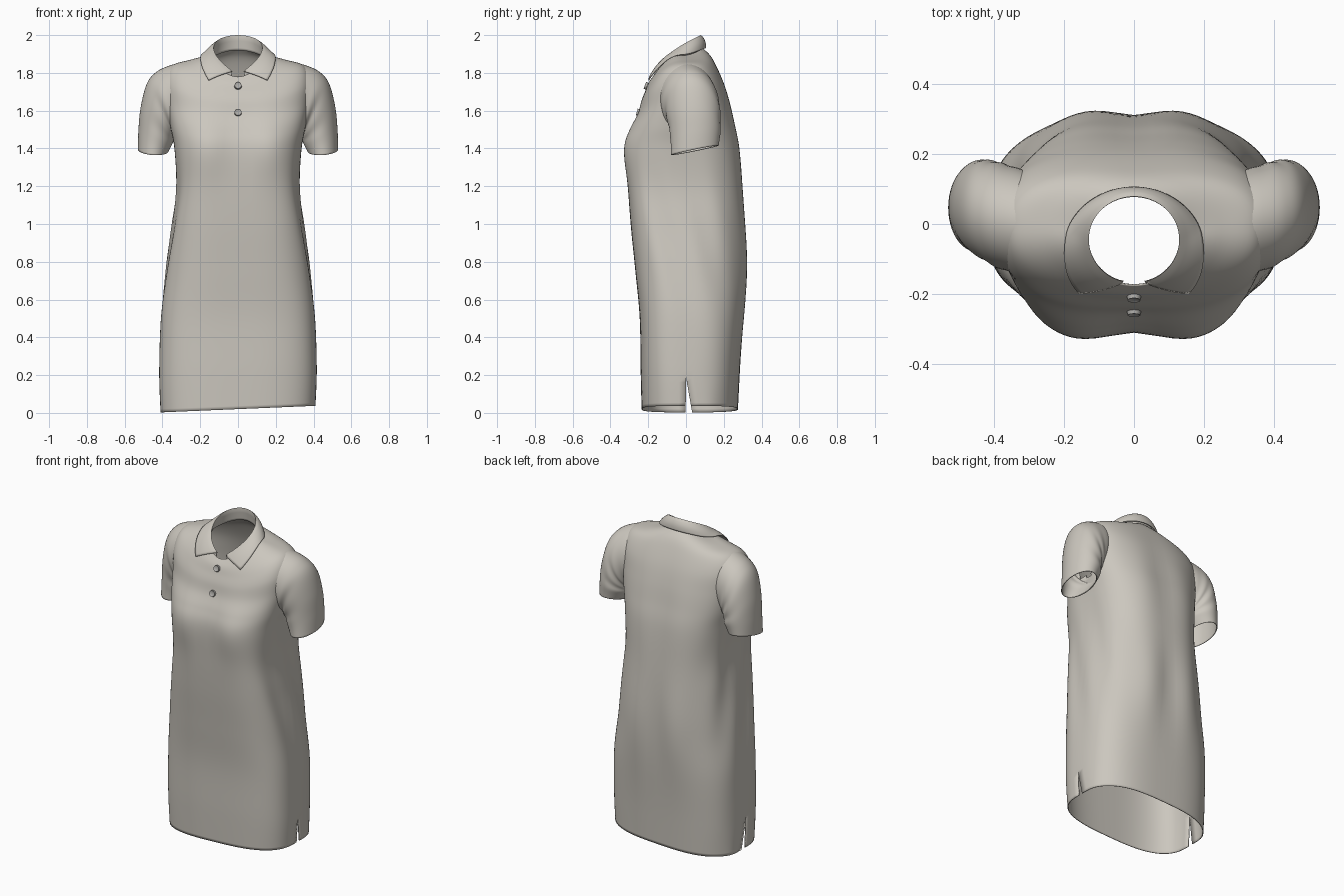
import bpy, bmesh, math
from mathutils import Vector

if "Cube" in bpy.data.objects:
    bpy.data.objects.remove(bpy.data.objects["Cube"])

pi = math.pi


def material(name, rgb):
    m = bpy.data.materials.new(name)
    m.diffuse_color = (*rgb, 1)
    m.use_nodes = True
    m.node_tree.nodes["Principled BSDF"].inputs["Base Color"].default_value = m.diffuse_color
    return m


FABRIC = material("warm grey fabric", (0.60, 0.57, 0.515))
BUTTON = material("grey button", (0.42, 0.41, 0.39))


def gauss(d, s):
    return math.exp(-0.5 * (d / s) ** 2)


def spline(rows, v):
    """Catmull-Rom blend of a table of rows at position v."""
    i = max(0, min(int(v), len(rows) - 2))
    t = v - i
    p0, p1, p2, p3 = (rows[max(0, min(k, len(rows) - 1))] for k in range(i - 1, i + 3))
    return [0.5 * (2 * b + (c - a) * t + (2 * a - 5 * b + 4 * c - d) * t * t
                   + (3 * b - a - 3 * c + d) * t ** 3) for a, b, c, d in zip(p0, p1, p2, p3)]


def finish(bm, name, mat, thick=0.0):
    me = bpy.data.meshes.new(name)
    bm.to_mesh(me)
    bm.free()
    ob = bpy.data.objects.new(name, me)
    bpy.context.collection.objects.link(ob)
    me.materials.append(mat)
    if thick:
        s = ob.modifiers.new("thickness", "SOLIDIFY")
        s.thickness = thick
        s.offset = -1
    bpy.context.view_layer.objects.active = ob
    ob.select_set(True)
    bpy.ops.object.shade_smooth_by_angle(angle=math.radians(50))
    ob.select_set(False)
    return ob


def add_grid(bm, func, nu, nv):
    """Quad sheet through func(u, v), u and v from 0 to 1."""
    g = [[bm.verts.new(func(i / nu, j / nv)) for i in range(nu + 1)] for j in range(nv + 1)]
    for j in range(nv):
        for i in range(nu):
            bm.faces.new((g[j][i], g[j][i + 1], g[j + 1][i + 1], g[j + 1][i]))


# Body rings: z side, z front, z back, half width, y front, y back, y seam, roundness
RINGS = [
    (0.02, 0.02, 0.02, 0.41, -0.235, 0.275, 0.0, 2.9),
    (0.22, 0.22, 0.22, 0.417, -0.24, 0.285, 0.0, 2.9),
    (0.50, 0.50, 0.50, 0.408, -0.245, 0.30, 0.0, 2.9),
    (0.75, 0.75, 0.75, 0.380, -0.268, 0.305, 0.0, 2.7),
    (1.00, 1.00, 1.00, 0.345, -0.293, 0.305, 0.0, 2.7),
    (1.20, 1.20, 1.20, 0.324, -0.305, 0.295, 0.0, 2.8),
    (1.40, 1.40, 1.40, 0.337, -0.303, 0.275, 0.0, 2.9),
    (1.52, 1.50, 1.53, 0.36, -0.28, 0.25, 0.0, 2.9),
    (1.64, 1.58, 1.64, 0.38, -0.25, 0.228, 0.0, 2.7),
    (1.76, 1.65, 1.74, 0.385, -0.235, 0.20, 0.0, 2.6),
    (1.838, 1.70, 1.83, 0.35, -0.217, 0.163, 0.0, 2.4),
    (1.87, 1.745, 1.89, 0.25, -0.20, 0.13, -0.01, 2.2),
    (1.893, 1.78, 1.93, 0.155, -0.175, 0.09, -0.03, 2.0),
]
TOP = len(RINGS) - 1


def body_point(v, a):
    zs, zf, zb, hw, yf, yb, yc, n = spline(RINGS, v)
    c, s = math.cos(a), math.sin(a)
    if s < 0:    # the front is boxier around waist and chest
        n += 0.9 * gauss(v - 4.7, 1.9)
    cx = math.copysign(abs(c) ** (2 / n), c)
    sy = abs(s) ** (2 / n)
    z = zs * c * c + (zb if s > 0 else zf) * s * s
    x = hw * cx
    y = yc + ((yb if s > 0 else yf) - yc) * sy
    if s < 0:    # bust
        y -= sy * 0.03 * gauss(abs(x) - 0.17, 0.09) * gauss(z - 1.41, 0.12)
    else:        # seat and shoulder blades
        y += sy * 0.024 * gauss(abs(x) - 0.14, 0.08) * (gauss(z - 0.78, 0.2) + 0.5 * gauss(z - 1.45, 0.2))
    # soft diagonal drape at the sides
    x *= 1 + 0.018 * c * c * math.sin(30 * (y + 0.27 * z)) * gauss(z - 0.95, 0.25)
    z += 0.045 * x * max(0, 1 - z / 0.35)      # slightly tilted hem
    return Vector((x, y, z))


def body_surface(v, a, off):
    e = 0.02
    da = body_point(v, a + e) - body_point(v, a - e)
    dv = body_point(min(v + e, TOP), a) - body_point(v - e, a)
    return body_point(v, a) + da.cross(dv).normalized() * off


# Dress body: front and back panels joined at the sides above the hem slits
def panel(start, slit):
    def f(u, w):
        a = start + pi * u
        p = body_point(w * TOP, a)
        if p.z < 0.19:
            p.y += slit * (1 - p.z / 0.19) * abs(math.cos(a)) ** 16
        return p
    return f


bm = bmesh.new()
add_grid(bm, panel(-pi, -0.002), 48, 84)
add_grid(bm, panel(0, 0.033), 48, 84)
bmesh.ops.remove_doubles(bm, verts=bm.verts, dist=0.0004)
# open the armholes inside the sleeves
holes = []
for f in bm.faces:
    c = f.calc_center_median()
    if abs(c.x) > 0.33 and ((c.y - 0.02) / 0.11) ** 2 + ((c.z - 1.64) / 0.145) ** 2 < 1:
        holes.append(f)
bmesh.ops.delete(bm, geom=holes, context="FACES")
finish(bm, "dress_body", FABRIC, 0.005)

# Sleeve rings: inner x, inner z, outer x, outer z, y centre, y radius, hem slope
SLEEVE = [
    (0.368, 1.385, 0.53, 1.395, 0.047, 0.126, 0.20),
    (0.345, 1.43, 0.527, 1.50, 0.05, 0.132, 0.12),
    (0.338, 1.45, 0.515, 1.62, 0.045, 0.138, 0.05),
    (0.335, 1.46, 0.483, 1.742, 0.036, 0.144, 0),
    (0.33, 1.465, 0.435, 1.803, 0.024, 0.150, 0),
    (0.325, 1.47, 0.365, 1.838, 0.012, 0.152, 0),
    (0.32, 1.48, 0.29, 1.856, 0.0, 0.150, 0),
]


def sleeve(side):
    def f(u, w):
        xi, zi, xo, zo, yc, yr, slope = spline(SLEEVE, w * 6)
        a = 2 * pi * u * side
        k = 0.5 + 0.5 * math.cos(a)
        crease = 1 + 0.03 * math.sin(26 * w + 3 * math.sin(a)) * (1 - k) * math.sin(pi * min(w, 1))
        y = yr * math.sin(a) * crease
        return Vector((side * (xi + (xo - xi) * k), yc + y, zi + (zo - zi) * k + slope * y))
    return f


for side, label in ((-1, "right"), (1, "left")):
    bm = bmesh.new()
    add_grid(bm, sleeve(side), 48, 40)
    bmesh.ops.remove_doubles(bm, verts=bm.verts, dist=0.0004)
    finish(bm, label + "_sleeve", FABRIC, 0.005)


# Collar: inner stand, fold, and outer leaf that rests on the body
def collar(u, w):
    def sweep(gap):
        g = math.radians(gap)
        return -pi / 2 + g + u * (2 * pi - 2 * g)
    a = sweep(14)
    y = -0.045 + 0.125 * math.sin(a)
    fold = Vector((0.132 * math.cos(a), y, 1.785 + 0.21 * ((y + 0.17) / 0.25) ** 0.55))
    base = body_point(TOP, a)
    base.x *= 0.93
    base.z -= 0.01
    front = abs(2 * u - 1) ** 3
    edge = body_surface(TOP - 0.2 - 1.25 * front, sweep(14 + 14 * front), 0.009)
    if w < 0.4:
        return base.lerp(fold, w / 0.4)
    t = (w - 0.4) / 0.6
    p = fold.lerp(edge, t)
    out = Vector((math.cos(a), math.sin(a), 0.5))
    return p + out * 0.006 * math.sin(pi * t)


bm = bmesh.new()
add_grid(bm, collar, 72, 15)
finish(bm, "collar", FABRIC, 0.005)

# Buttons: rimmed discs turned to the chest surface
for label, z in (("upper", 1.73), ("lower", 1.59)):
    v = min((7 + k * 0.01 for k in range(500)), key=lambda q: abs(body_point(q, -pi / 2).z - z))
    p = body_surface(v, -pi / 2, 0.006)
    nrm = p - body_point(v, -pi / 2)
    bm = bmesh.new()
    bmesh.ops.create_cone(bm, cap_ends=True, segments=24, radius1=0.02, radius2=0.018, depth=0.012)
    top = max(bm.faces, key=lambda f: f.calc_center_median().z)
    bmesh.ops.inset_region(bm, faces=[top], thickness=0.006)
    bmesh.ops.translate(bm, verts=top.verts, vec=(0, 0, -0.004))
    ob = finish(bm, label + "_button", BUTTON)
    ob.location = p
    ob.rotation_euler = nrm.to_track_quat("Z", "Y").to_euler()
